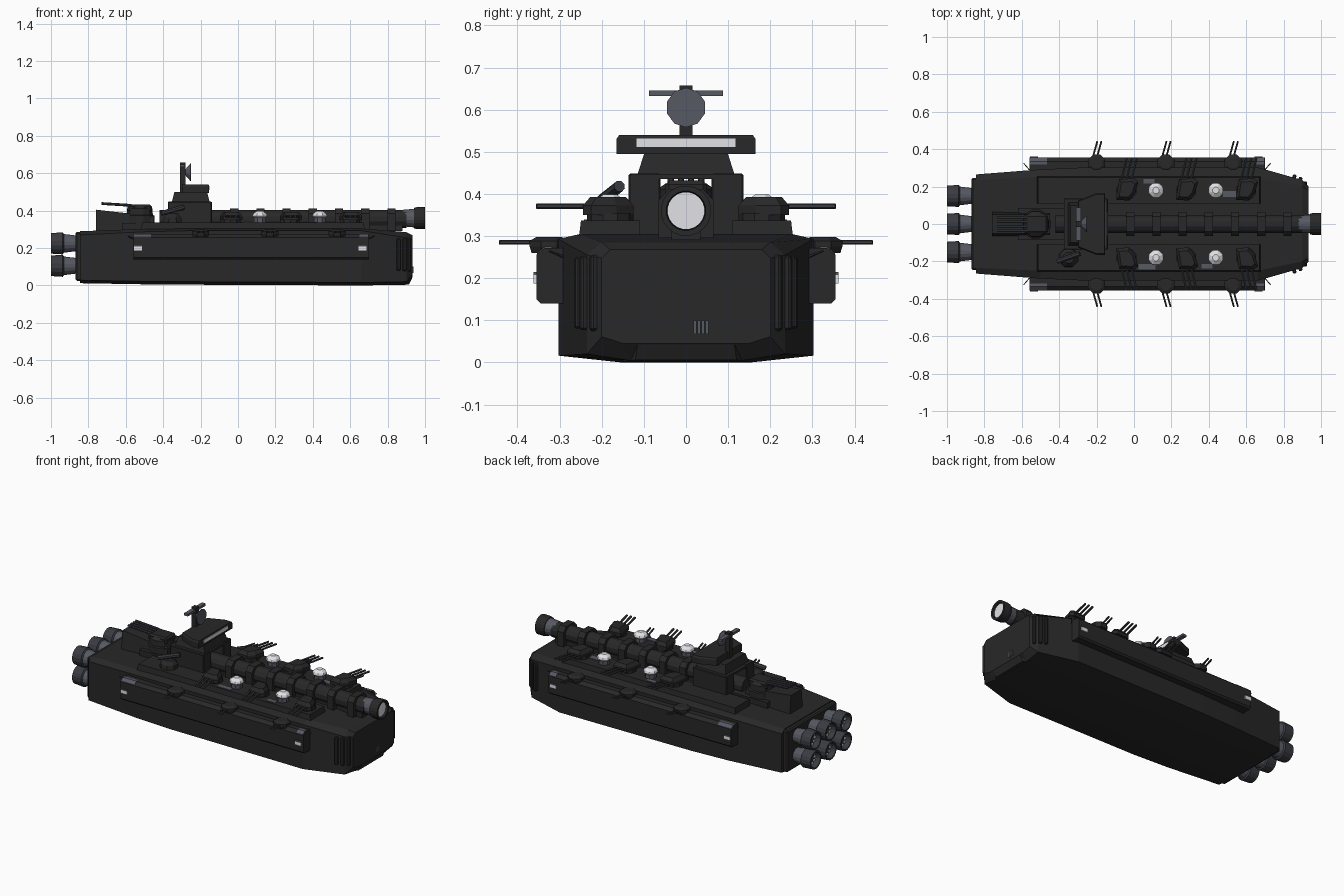
import bpy, bmesh, math
from mathutils import Vector, Matrix

if "Cube" in bpy.data.objects:
    bpy.data.objects.remove(bpy.data.objects["Cube"])

def material(name, c):
    m = bpy.data.materials.new(name)
    m.diffuse_color = (*c, 1)
    m.use_nodes = True
    m.node_tree.nodes["Principled BSDF"].inputs["Base Color"].default_value = m.diffuse_color
    return m

HULL = material("dark hull", (0.021, 0.021, 0.021))
METAL = material("blue grey metal", (0.095, 0.1, 0.125))
GUN = material("dark gun metal", (0.042, 0.044, 0.053))
LIGHT = material("pale light", (0.76, 0.76, 0.8))

def finish(name, bm, mat):
    bmesh.ops.recalc_face_normals(bm, faces=bm.faces)
    me = bpy.data.meshes.new(name)
    bm.to_mesh(me)
    bm.free()
    me.materials.append(mat)
    ob = bpy.data.objects.new(name, me)
    bpy.context.collection.objects.link(ob)
    return ob

def loft(name, rings, mat):
    # joins equal-length point rings and caps both ends
    bm = bmesh.new()
    vs = [[bm.verts.new(p) for p in r] for r in rings]
    n = len(vs[0])
    for a, b in zip(vs, vs[1:]):
        for i in range(n):
            bm.faces.new((a[i], a[(i + 1) % n], b[(i + 1) % n], b[i]))
    bm.faces.new(vs[0])
    bm.faces.new(vs[-1])
    return finish(name, bm, mat)

def box(name, lo, hi, mat, bevel=0, rot=0):
    lo, hi = Vector(lo), Vector(hi)
    bm = bmesh.new()
    bmesh.ops.create_cube(bm, size=1)
    bmesh.ops.scale(bm, vec=hi - lo, verts=bm.verts)
    if bevel:
        bmesh.ops.bevel(bm, geom=bm.edges[:], offset=bevel, segments=1, affect='EDGES')
    bm.transform(Matrix.Translation((lo + hi) / 2) @ Matrix.Rotation(rot, 4, 'Z'))
    return finish(name, bm, mat)

def tube(name, p0, p1, profile, mat, n=16):
    # lathe along p0-p1; profile holds (fraction, radius)
    p0, p1 = Vector(p0), Vector(p1)
    d = p1 - p0
    q = d.to_track_quat('Z', 'Y').to_matrix()
    rings = [[p0 + d * t + q @ Vector((r * math.cos(a), r * math.sin(a), 0))
              for a in (2 * math.pi * (i + .5) / n for i in range(n))] for t, r in profile]
    return loft(name, rings, mat)

def rod(name, p0, p1, r, mat, n=6):
    return tube(name, p0, p1, [(0, r), (1, r)], mat, n)

def section(x, w, wt, wb, z0, z1, ch):
    # hull cross-section: half widths at side, top, keel
    half = [(wb, z0), (w, z0 + .016), (w, z1 - ch), (wt, z1)]
    return [(x, y, z) for y, z in half] + [(x, -y, z) for y, z in reversed(half)]

# Hull
loft("hull", [section(-.845, .265, .235, .15, .012, .29, .02),
              section(-.5, .292, .25, .155, .006, .302, .015),
              section(-.25, .303, .25, .155, .004, .305, .012),
              section(.66, .303, .25, .155, 0, .305, .012),
              section(.90, .235, .20, .13, .004, .285, .03),
              section(.934, .20, .18, .15, .045, .268, .02)], HULL)
box("stern_plate", (-.87, -.245, .025), (-.83, .245, .285), HULL, .008)
loft("bow_chin", [[(.88, -.15, z0), (.88, .15, z0), (x, w, z1), (x, -w, z1)]
                  for z0, z1, x, w in ((.002, .006, .915, .12), (.03, .042, .932, .115))], HULL)
for i in range(4):
    box("bow_grille_slat", (.93, .018 + .0095 * i, .067), (.938, .0245 + .0095 * i, .1), METAL)

# Bow ribs, sponsons and lamps on both sides
for s in (1, -1):
    for x, y, h in ((.912, .208, .09), (.887, .232, .088), (.855, .245, .085)):
        box("bow_rib", (x - .01, s * y - .02, .165 - h), (x + .01, s * y + .02, .165 + h),
            HULL, .005, -s * .3)
    prof = [(.28, .14), (.345, .14), (.355, .15), (.355, .255), (.335, .272), (.28, .272)]
    loft("sponson", [[(x, s * y, z) for y, z in prof] for x in (-.56, .7)], HULL)
    for x in (-.535, .665):
        box("sponson_lamp", (x - .022, s * .357 - .005, .187), (x + .022, s * .357 + .005, .207), LIGHT)
        box("lamp_strip", (x - .022, s * .357 - .005, .207), (x + .022, s * .357 + .005, .214), METAL)
    for x0, x1 in ((-.56, -.465), (.65, .695)):
        cap = [(.318, .2725), (.335, .2725), (.354, .2565)]
        loft("sponson_end_cap", [[(x, s * y, z + d) for d in (-.002, .002)
                                  for y, z in (cap if d < 0 else cap[::-1])] for x in (x0, x1)], METAL)
    for x in (-.56, .7):
        e = .03 if x > 0 else -.03
        rod("sponson_antenna", (x, s * .29, .25), (x + e, s * .325, .265), .003, GUN)
    # raised gun deck
    deck = [(-.52, .11, 0), (.68, .11, 0), (.68, .255, 0), (-.52, .255, 0)]
    loft("gun_deck", [[(x, s * y, .29) for x, y, _ in deck],
                      [(x * .985, s * (y * .97 + .002), .337) for x, y, _ in deck]], HULL)

# Bare metal deck plates
for x, y, w, d in ((.51, .16, .035, .016), (.07, -.228, .045, .014), (.08, .228, .03, .012),
                   (.39, -.225, .03, .012)):
    box("deck_plate", (x - w, y - d, .334), (x + w, y + d, .3395), METAL)

# Deck turrets, house and barrels swung towards the bow
def deck_turret(x, s):
    tube("turret_base", (x, s * .18, .33), (x, s * .18, .355), [(0, .055), (1, .055)], HULL, 10)
    ring = [(-.045, -.055), (.025, -.06), (.05, -.02), (.055, .04), (.03, .06), (-.05, .055)]
    loft("turret_house", [[(x + (a + .2 * b) * f, s * (.185 + b * f), z) for a, b in ring]
                          for z, f in ((.35, 1), (.372, 1), (.393, .7))], HULL)
    for i in range(3):
        dx = (i - 1) * .027
        rod("turret_barrel", (x + dx - .006, s * .21, .371), (x + dx + .028, s * .355, .371), .0065, GUN)

# Small side turrets with two barrels
def side_turret(x, s):
    tube("side_turret_base", (x, s * .325, .26), (x, s * .325, .298),
         [(0, .045), (.4, .05), (.75, .05), (1, .032)], HULL, 8)
    for dx in (-.01, .012):
        rod("side_barrel", (x + dx - .012, s * .35, .285), (x + dx + .014, s * .443, .285), .0055, GUN)

for s in (1, -1):
    for x in (-.04, .28, .6):
        deck_turret(x, s)
    for x in (-.2, .17, .53):
        side_turret(x, s)
    # Sensor domes
    for x in (.117, .437):
        tube("dome_base", (x, s * .18, .33), (x, s * .18, .366), [(0, .034), (1, .034)], METAL, 8)
        tube("sensor_dome", (x, s * .18, .362), (x, s * .18, .398),
             [(0, .034), (.25, .043), (.6, .038), (1, .018)], LIGHT, 8)

# Main axial cannon
tube("cannon_barrel", (-.42, 0, .355), (.9, 0, .355), [(0, .05), (1, .05)], HULL, 12)
box("cannon_cradle", (-.1, -.035, .29), (.88, .035, .34), HULL)
for i in range(7):
    x = -.02 + .14 * i
    c = [(.065, .295), (.065, .385), (.04, .412), (-.04, .412), (-.065, .385), (-.065, .295)]
    loft("cannon_ring", [[(x + dx, y, z) for y, z in c] for dx in (-.022, .022)], HULL)
tube("cannon_neck", (.88, 0, .36), (.955, 0, .36), [(0, .045), (1, .052)], METAL)
tube("cannon_muzzle", (.94, 0, .36), (1, 0, .36),
     [(0, .055), (.3, .06), (1, .06), (1, .047), (.75, .045)], HULL, 20)
tube("cannon_lens", (.97, 0, .36), (.988, 0, .36), [(0, .044), (1, .044)], LIGHT, 20)

# Bridge on two pillars straddling the cannon
for s in (1, -1):
    box("bridge_pillar", (-.375, s * .0985 - .0385, .3), (-.14, s * .0985 + .0385, .448), HULL, .004)
box("bridge_floor", (-.375, -.13, .435), (-.14, .13, .447), HULL)
loft("bridge_neck", [[(x0, -w, z), (x1, -w, z), (x1, w, z), (x0, w, z)]
                     for x0, x1, w, z in ((-.355, -.15, .117, .44), (-.34, -.165, .098, .5))], HULL)
head = [(-.3, -.125), (-.2, -.165), (-.155, -.165), (-.155, .165), (-.2, .165), (-.3, .125)]
loft("bridge_head", [[(x, y, z) for x, y in head] for z in (.495, .53)]
     + [[(x * .97 - .007, y * .96, .54) for x, y in head]], HULL)
box("bridge_window", (-.158, -.118, .511), (-.152, .118, .531), LIGHT)

# Radar mast
box("radar_mast", (-.31, -.015, .48), (-.28, .015, .657), HULL)
box("radar_bar", (-.31, -.088, .632), (-.284, .088, .646), METAL)
tube("radar_dish", (-.285, 0, .605), (-.25, 0, .605), [(0, .012), (.85, .046), (1, .047)], METAL, 10)

# Aft gun: raised stern block, turret and barrels
loft("stern_block", [[(x, -w, z), (x, w, z), (x, w * .8, t), (x, -w * .8, t)]
                     for x, w, z, t in ((-.76, .065, .28, .405), (-.45, .065, .28, .37))], HULL)
box("aft_deck", (-.62, -.085, .29), (-.36, .085, .335), HULL)
tube("aft_turret", (-.525, 0, .33), (-.525, 0, .425),
     [(0, .08), (.45, .08), (.5, .072), (.85, .07), (1, .05)], HULL, 12)
box("aft_gun_house", (-.59, -.05, .39), (-.46, .05, .432), HULL, .01)
for i in range(4):
    y = (i - 1.5) * .024
    rod("aft_barrel", (-.57, y, .428), (-.73, y, .438), .008, GUN, 8)

# Small launcher beside the bridge, one side only
tube("launcher_base", (-.35, -.18, .33), (-.35, -.18, .385), [(0, .055), (.6, .05), (1, .03)], HULL, 8)
rod("launcher_tube", (-.41, -.2, .385), (-.29, -.158, .418), .014, GUN, 8)

# Six engines with a ring of small glowing vents inside
for y in (-.15, 0, .15):
    for z in (.105, .225):
        tube("engine_neck", (-.86, y, z), (-.94, y, z), [(0, .042), (1, .052)], METAL)
        tube("engine_nozzle", (-.93, y, z), (-1, y, z),
             [(0, .05), (.1, .06), (1, .056), (1, .047), (.5, .042)], GUN, 16)
        for i in range(10):
            a = math.tau * i / 10
            cy, cz = y + .034 * math.cos(a), z + .034 * math.sin(a)
            box("engine_vent", (-.973, cy - .005, cz - .005), (-.96, cy + .005, cz + .005), LIGHT)
